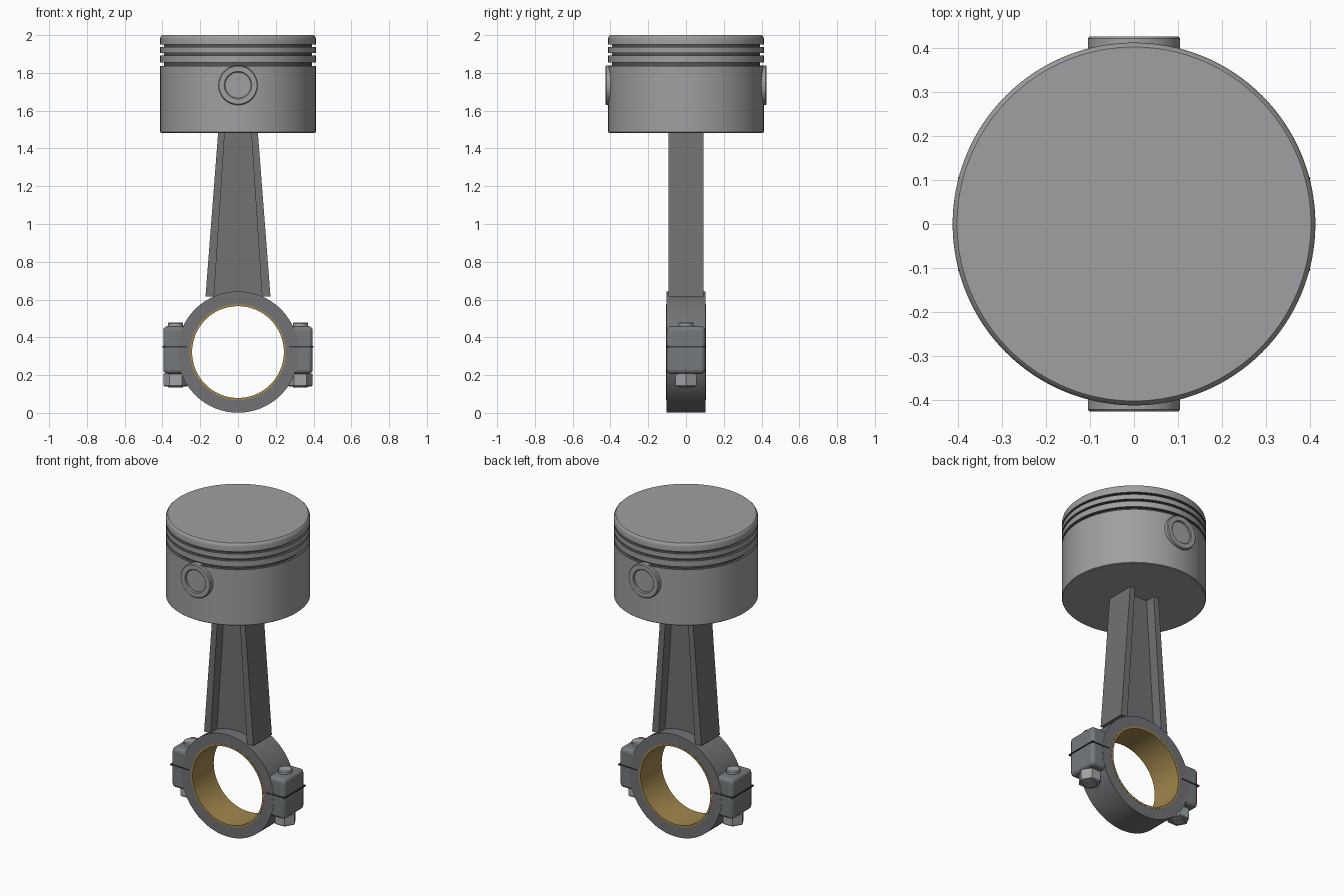
import bpy, bmesh, math
from mathutils import Matrix

cube = bpy.data.objects.get("Cube")
if cube:
    bpy.data.objects.remove(cube, do_unlink=True)


def material(name, r, g, b):
    m = bpy.data.materials.new(name)
    m.use_nodes = True
    m.diffuse_color = (r, g, b, 1)
    m.node_tree.nodes["Principled BSDF"].inputs["Base Color"].default_value = (r, g, b, 1)
    return m


ALLOY = material("light alloy", 0.35, 0.35, 0.36)
GROOVE = material("dark groove", 0.09, 0.09, 0.095)
FORGED = material("forged steel", 0.165, 0.168, 0.175)
CAP = material("cap steel", 0.18, 0.195, 0.205)
BOLT = material("bolt steel", 0.36, 0.37, 0.38)
BRONZE = material("bronze", 0.36, 0.24, 0.075)
SEAM = material("dark seam", 0.04, 0.04, 0.045)


def finish(name, bm, *mats, smooth=True, bevel=0, segments=2):
    bmesh.ops.recalc_face_normals(bm, faces=bm.faces)
    me = bpy.data.meshes.new(name)
    bm.to_mesh(me)
    bm.free()
    ob = bpy.data.objects.new(name, me)
    bpy.context.collection.objects.link(ob)
    for m in mats:
        me.materials.append(m)
    if bevel:
        mod = ob.modifiers.new("bevel", "BEVEL")
        mod.width, mod.segments = bevel, segments
    if smooth:
        bpy.ops.object.select_all(action="DESELECT")
        ob.select_set(True)
        bpy.context.view_layer.objects.active = ob
        bpy.ops.object.shade_smooth_by_angle(angle=math.radians(35))
    return ob


def lathe(name, profile, mats, closed=False, steps=96, matrix=None, rule=None, bevel=0):
    """Spin (radius, height) points about z, then place with a matrix."""
    bm = bmesh.new()
    verts = [bm.verts.new((r, 0, h)) for r, h in profile]
    pairs = list(zip(verts, verts[1:] + verts[:1]))
    edges = [bm.edges.new(p) for p in (pairs if closed else pairs[:-1])]
    bmesh.ops.spin(bm, geom=verts + edges, axis=(0, 0, 1), cent=(0, 0, 0),
                   angle=math.tau, steps=steps)
    bmesh.ops.remove_doubles(bm, verts=bm.verts, dist=1e-5)
    if rule:
        for f in bm.faces:
            f.material_index = rule(f)
    if matrix:
        bm.transform(matrix)
    return finish(name, bm, *mats, bevel=bevel)


def box(name, center, size, mat, bevel=0):
    bm = bmesh.new()
    bmesh.ops.create_cube(bm, size=1, matrix=Matrix.Translation(center)
                          @ Matrix.Diagonal((*size, 1)))
    return finish(name, bm, mat, smooth=bevel > 0, bevel=bevel, segments=4)


# Piston with a softened crown and three ring grooves
R, IN = 0.412, 0.392
profile = [(0, 1.483), (R - 0.004, 1.483), (R, 1.487)]
for z, h in ((1.846, 0.009), (1.898, 0.007), (1.943, 0.007)):
    profile += [(R, z - h), (IN, z - h), (IN, z + h), (R, z + h)]
profile += [(R, 1.982), (R - 0.003, 1.993), (R - 0.01, 2.0), (0, 2.0)]


def in_groove(face):
    c = face.calc_center_median()
    return int(c.z > 1.8 and c.z < 1.96 and math.hypot(c.x, c.y) < R - 0.006)


lathe("piston", profile, [ALLOY, GROOVE], steps=128, rule=in_groove)

# Wrist pin bosses on front and back
PIN_Z = 1.735
for name, turn in (("front_pin_boss", 1), ("back_pin_boss", -1)):
    m = Matrix.Translation((0, 0, PIN_Z)) @ Matrix.Rotation(turn * math.pi / 2, 4, "X")
    lathe(name, [(0.105, 0.38), (0.105, 0.421), (0.1, 0.426), (0.073, 0.426),
                 (0.068, 0.421), (0.068, 0.415), (0, 0.415)], [ALLOY], matrix=m, steps=48)

# Tapered I-beam rod: one cross-section joined from bottom to top
def section(bm, z, half, inner, depth=0.092, web=0.028):
    quarter = [(half, 0), (half, depth), (inner, depth), (inner, web)]
    pts = quarter[1:]
    pts += [(-x, y) for x, y in reversed(pts)]
    pts += [(-x, -y) for x, y in pts]
    return [bm.verts.new((x, y, z)) for x, y in pts]


bm = bmesh.new()
low = section(bm, 0.615, 0.172, 0.127)
high = section(bm, 1.5, 0.104, 0.069)
for i in range(len(low)):
    j = (i + 1) % len(low)
    bm.faces.new((low[i], low[j], high[j], high[i]))
bm.faces.new(low)
bm.faces.new(high)
finish("connecting_rod", bm, FORGED, smooth=False)

# Big end ring and its bearing shell
BIG_Z = 0.322
lying = Matrix.Translation((0, 0, BIG_Z)) @ Matrix.Rotation(math.pi / 2, 4, "X")


def ring(name, inner, outer, half, mat):
    lathe(name, [(inner, -half), (outer, -half), (outer, half), (inner, half)],
          [mat], closed=True, matrix=lying)


ring("big_end_ring", 0.254, 0.321, 0.104, FORGED)
ring("bearing_shell", 0.243, 0.2545, 0.105, BRONZE)

# Bolted lugs on both sides
BX = 0.33
for side, s in (("left", 1), ("right", -1)):
    box(side + "_lug", (s * 0.332, 0, 0.333), (0.126, 0.204, 0.252), CAP, bevel=0.022)
    box(side + "_parting_seam", (s * 0.335, 0, 0.35), (0.13, 0.214, 0.006), SEAM)
    at = Matrix.Translation((s * BX, 0, 0))
    lathe(side + "_bolt", [(0, 0.134), (0.036, 0.134), (0.04, 0.138), (0.04, 0.474),
                           (0.036, 0.479), (0, 0.479)], [BOLT], matrix=at, steps=32)
    lathe(side + "_nut", [(0, 0.141), (0.06, 0.141), (0.065, 0.146), (0.065, 0.208),
                          (0, 0.208)], [BOLT], matrix=at, steps=6)
